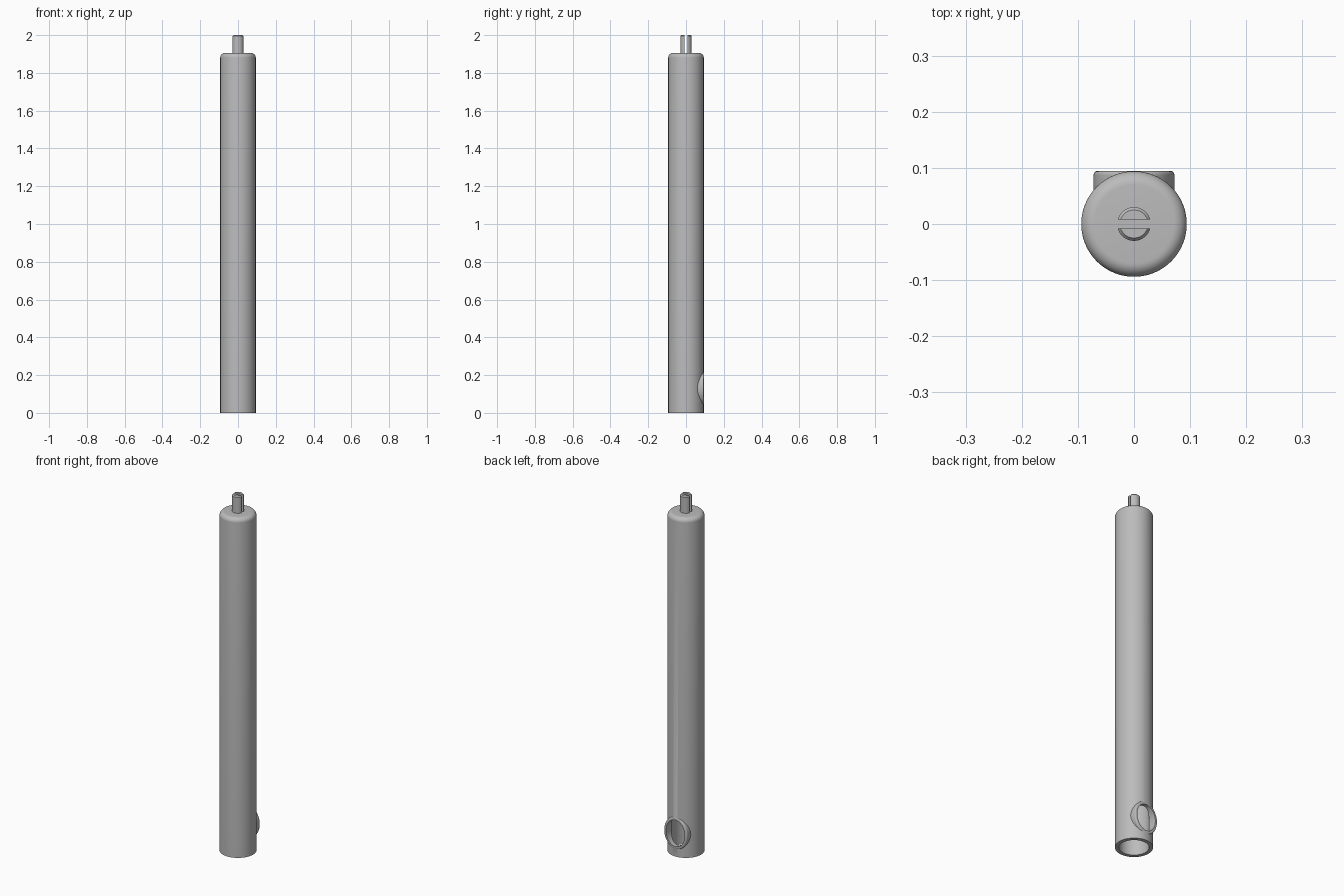
import bpy
import math
from mathutils import Matrix

cube = bpy.data.objects.get("Cube")
if cube:
    bpy.data.objects.remove(cube, do_unlink=True)

grey = bpy.data.materials.new("satin_grey")
grey.use_nodes = True
grey.diffuse_color = (0.5, 0.5, 0.5, 1)
grey.node_tree.nodes["Principled BSDF"].inputs["Base Color"].default_value = (0.5, 0.5, 0.5, 1)

R = 0.094          # tube radius
BORE = 0.074       # inner radius
CAP = 1.905        # top of the tube


def make(name, verts, faces):
    mesh = bpy.data.meshes.new(name)
    mesh.from_pydata(verts, [], faces)
    mesh.materials.append(grey)
    obj = bpy.data.objects.new(name, mesh)
    bpy.context.collection.objects.link(obj)
    return obj


def lathe(name, profile, n=96):
    """Closed solid turned about z from (radius, height) points, bottom to top."""
    verts = [(r * math.cos(2 * math.pi * i / n), r * math.sin(2 * math.pi * i / n), z)
             for r, z in profile for i in range(n)]
    faces = [(k * n + i, k * n + (i + 1) % n, (k + 1) * n + (i + 1) % n, (k + 1) * n + i)
             for k in range(len(profile) - 1) for i in range(n)]
    top = (len(profile) - 1) * n
    faces += [tuple(reversed(range(n))), tuple(range(top, top + n))]
    return make(name, verts, faces)


def rounded(r, bottom, top, fillet, steps=8):
    """Cylinder profile with a rounded upper edge."""
    arc = [math.pi / 2 * s / steps for s in range(steps + 1)]
    return [(r, bottom)] + [(r - fillet + fillet * math.cos(a), top - fillet + fillet * math.sin(a))
                            for a in arc]


def to_back(obj, height, stretch):
    """Turn a z-axis solid to point backwards and stretch it upright."""
    obj.data.transform(Matrix.Translation((0, 0, height)) @ Matrix.Diagonal((1, 1, stretch, 1))
                       @ Matrix.Rotation(-math.pi / 2, 4, "X"))


def combine(obj, other, operation):
    mod = obj.modifiers.new(operation.lower(), "BOOLEAN")
    mod.operation = operation
    mod.solver = "EXACT"
    mod.object = other
    bpy.context.view_layer.objects.active = obj
    bpy.ops.object.modifier_apply(modifier=mod.name)
    bpy.data.objects.remove(other, do_unlink=True)


# Tube with rounded top, oval collar at the back, bore and oval opening
tube = lathe("tube_body", rounded(R, 0, CAP, 0.024))
collar = lathe("collar", rounded(0.072, 0.03, R + 0.0005, 0.007, 5), 64)
to_back(collar, 0.13, 1.25)
combine(tube, collar, "UNION")
combine(tube, lathe("bore", [(BORE, -0.1), (BORE, CAP - 0.025)]), "DIFFERENCE")
opening = lathe("opening", [(0.058, 0.01), (0.058, 0.2)], 64)
to_back(opening, 0.13, 1.27)
combine(tube, opening, "DIFFERENCE")

# Slotted stud on top
stud = lathe("slotted_stud", [(0.03, CAP - 0.01), (0.03, 1.994), (0.025, 2.0)], 48)
bpy.ops.mesh.primitive_cube_add(size=1, location=(0, 0, CAP + 0.1))
slot = bpy.context.object
slot.scale = (0.2, 0.016, 0.2)
bpy.context.view_layer.update()
combine(stud, slot, "DIFFERENCE")

# Smooth shading with crisp edges
bpy.ops.object.select_all(action="DESELECT")
for obj in (tube, stud):
    obj.select_set(True)
bpy.context.view_layer.objects.active = tube
bpy.ops.object.shade_smooth_by_angle(angle=math.radians(30))
